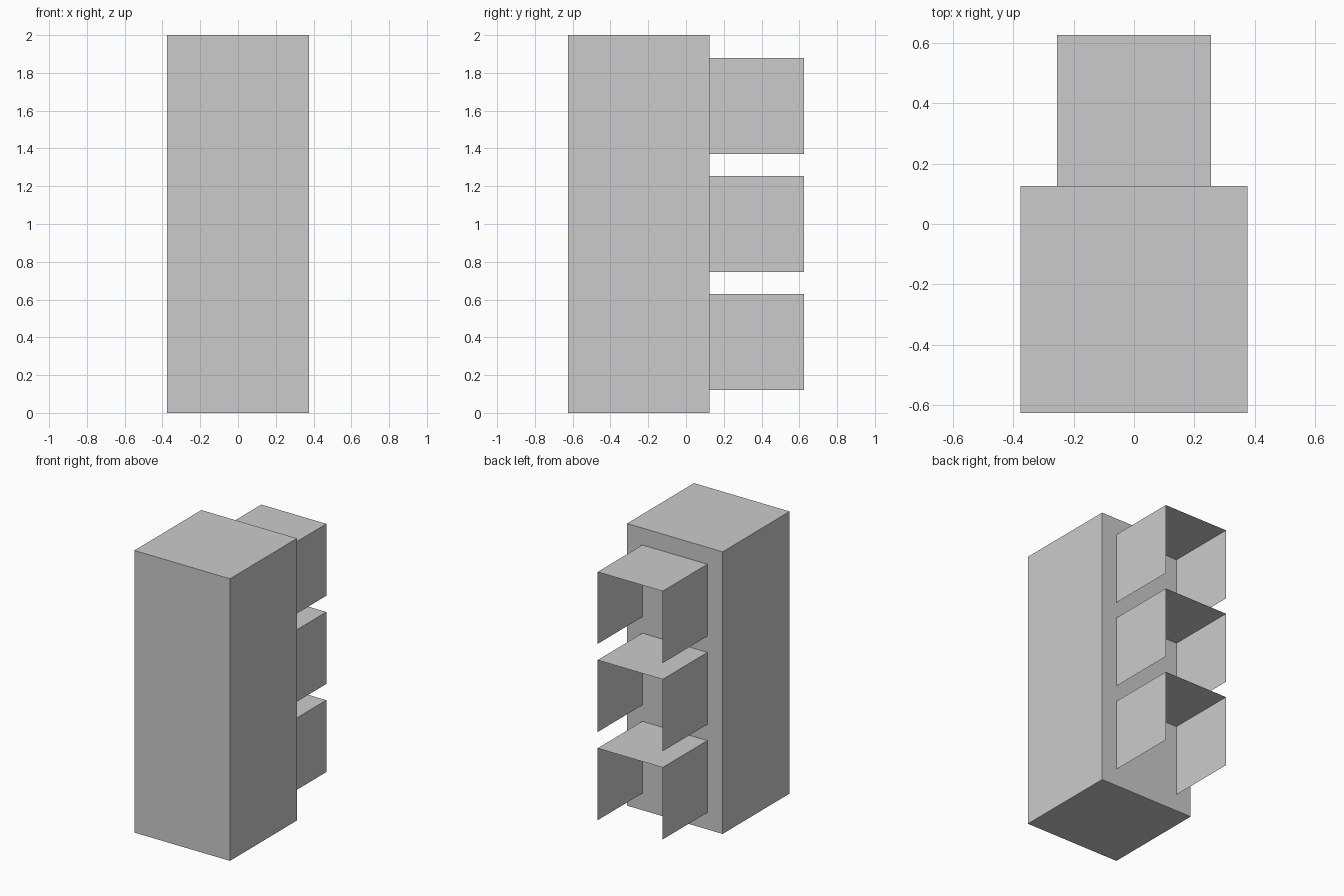
import bpy
import bmesh
from mathutils import Matrix, Vector

if "Cube" in bpy.data.objects:
    bpy.data.objects.remove(bpy.data.objects["Cube"])


def add_object(name, bm):
    bmesh.ops.recalc_face_normals(bm, faces=bm.faces)
    mesh = bpy.data.meshes.new(name)
    bm.to_mesh(mesh)
    bm.free()
    obj = bpy.data.objects.new(name, mesh)
    bpy.context.collection.objects.link(obj)
    return obj


# Main tower block
bm = bmesh.new()
bmesh.ops.create_cube(
    bm, size=1,
    matrix=Matrix.Translation((0, -0.25, 1)) @ Matrix.Diagonal((0.75, 0.75, 2, 1)))
add_object("tower", bm)


# Thin hood: top and two side sheets, open below and at the back
def add_hood(name, z_top, half_width=0.255, height=0.51, y=0.125, depth=0.5):
    bm = bmesh.new()
    profile = [(-half_width, z_top - height), (-half_width, z_top),
               (half_width, z_top), (half_width, z_top - height)]
    verts = [bm.verts.new((x, y, z)) for x, z in profile]
    edges = [bm.edges.new(pair) for pair in zip(verts, verts[1:])]
    result = bmesh.ops.extrude_edge_only(bm, edges=edges)
    moved = [v for v in result["geom"] if isinstance(v, bmesh.types.BMVert)]
    bmesh.ops.translate(bm, verts=moved, vec=Vector((0, depth, 0)))
    # Face the sheets outwards
    obj = add_object(name, bm)
    top = max(obj.data.polygons, key=lambda p: p.center.z)
    if top.normal.z < 0:
        obj.data.flip_normals()
    return obj


# Three hoods stacked up the back
for i, level in enumerate(("lower", "middle", "upper")):
    add_hood(f"{level}_hood", 0.63 + i * 0.625)
